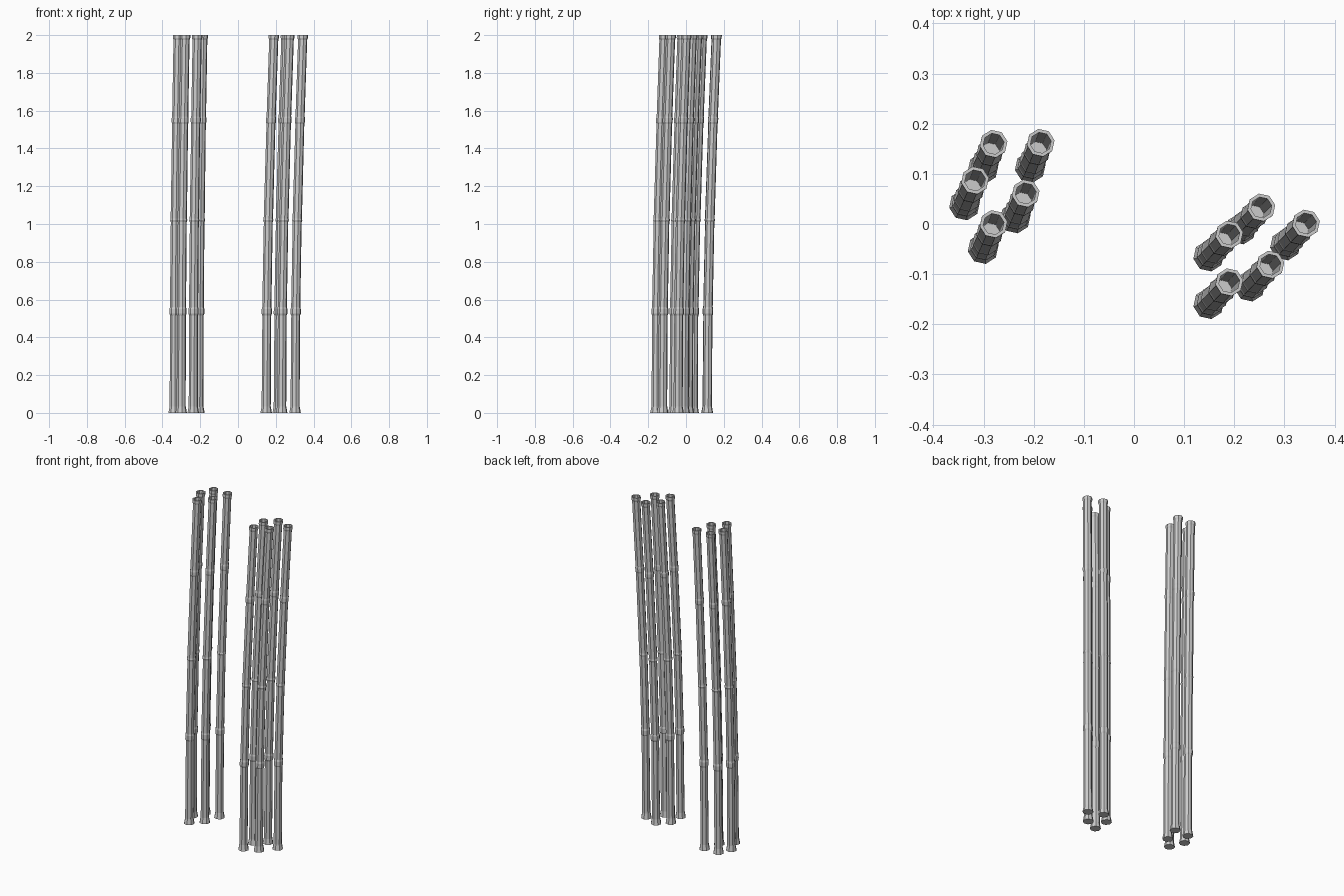
import bpy, bmesh, math

if "Cube" in bpy.data.objects:
    bpy.data.objects.remove(bpy.data.objects["Cube"])

SIDES = 8

# Outer profile of one bamboo cane (height, radius): flared foot, jointed nodes, rim
OUTER = [
    (0.0, 0.031), (0.035, 0.0245),
    (0.515, 0.0235), (0.525, 0.0275), (0.55, 0.0275), (0.56, 0.0245),
    (1.01, 0.0240), (1.02, 0.0275), (1.03, 0.0250),
    (1.53, 0.0240), (1.54, 0.0270), (1.56, 0.0270), (1.57, 0.0245),
    (1.975, 0.0245), (1.985, 0.028), (2.0, 0.028),
]
# Hollow upper section, ending at the highest node
INNER = [(2.0, 0.021), (1.56, 0.020)]

# Share of the total lean reached at each node
BEND = [(0.0, 0.0), (0.54, 0.08), (1.02, 0.28), (1.56, 0.64), (2.0, 1.0)]


def lean_at(z):
    for (z0, f0), (z1, f1) in zip(BEND, BEND[1:]):
        if z <= z1:
            return f0 + (f1 - f0) * (z - z0) / (z1 - z0)
    return 1.0


def cane(name, top, lean):
    bm = bmesh.new()
    base = (top[0] - lean[0], top[1] - lean[1])
    rings = []
    for z, r in OUTER + INNER:
        f = lean_at(z)
        cx, cy = base[0] + lean[0] * f, base[1] + lean[1] * f
        ring = []
        for i in range(SIDES):
            a = 2 * math.pi * i / SIDES + math.radians(10)
            ring.append(bm.verts.new((cx + r * math.cos(a), cy + r * math.sin(a), z)))
        rings.append(ring)
    for lo, hi in zip(rings, rings[1:]):
        for i in range(SIDES):
            j = (i + 1) % SIDES
            bm.faces.new((lo[i], lo[j], hi[j], hi[i]))
    bm.faces.new(rings[0][::-1])   # closed foot
    bm.faces.new(rings[-1])        # node wall inside the hollow
    bmesh.ops.recalc_face_normals(bm, faces=bm.faces)
    mesh = bpy.data.meshes.new(name)
    bm.to_mesh(mesh)
    bm.free()
    bpy.context.collection.objects.link(bpy.data.objects.new(name, mesh))


# Two clumps of five canes, each with its own lean
CLUMPS = {
    "left_cane": ((0.021, 0.049), [(-0.28, 0.16), (-0.317, 0.087), (-0.186, 0.162),
                                   (-0.216, 0.061), (-0.28, 0.0)]),
    "right_cane": ((0.041, 0.043), [(0.254, 0.033), (0.19, -0.021), (0.343, 0.001),
                                    (0.272, -0.081), (0.19, -0.116)]),
}
for name, (lean, tops) in CLUMPS.items():
    for n, top in enumerate(tops, 1):
        cane(f"{name}_{n}", top, lean)
